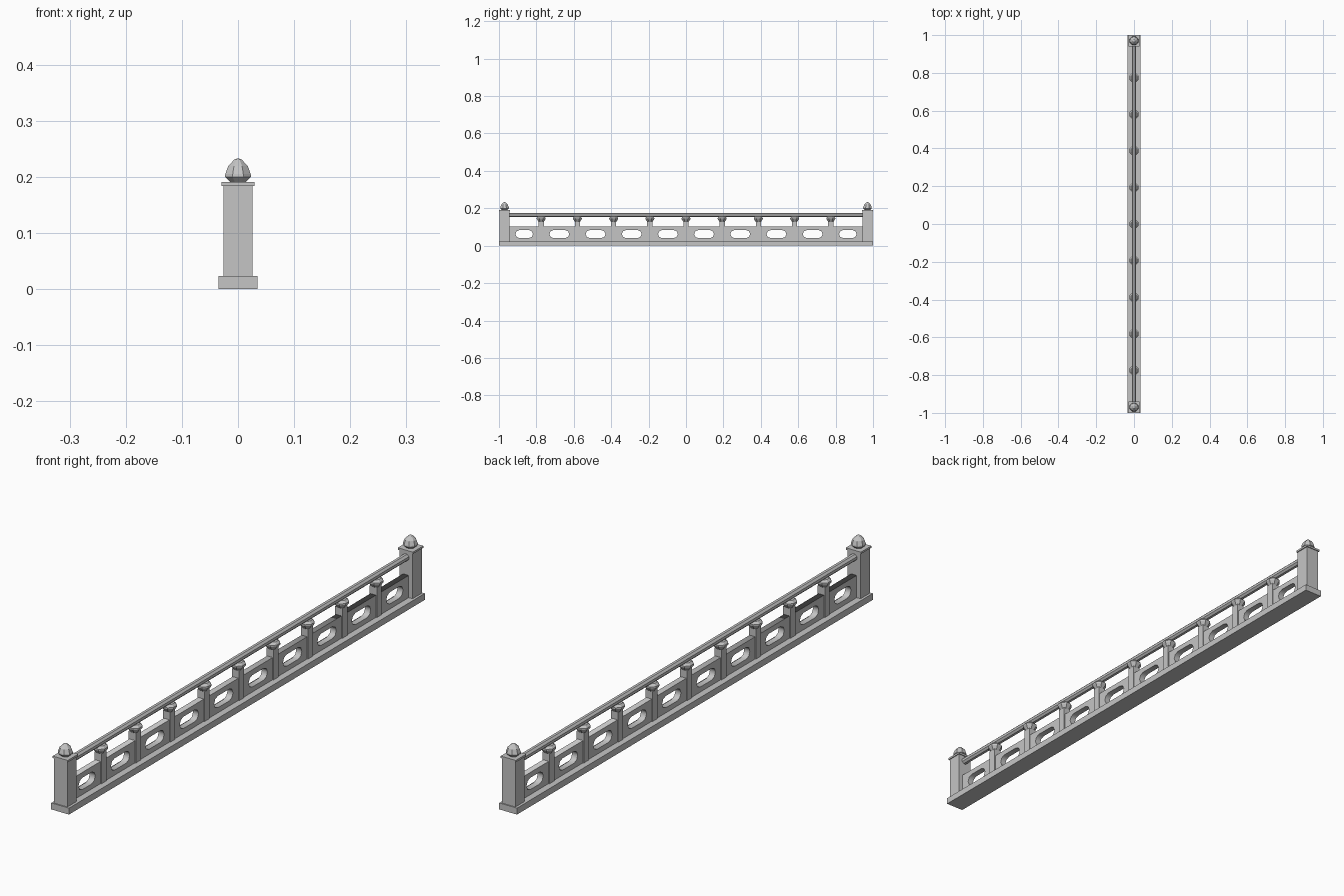
import bpy, bmesh, math
from mathutils import Matrix

cube = bpy.data.objects.get("Cube")
if cube:
    bpy.data.objects.remove(cube, do_unlink=True)

stone = bpy.data.materials.new("grey stone")
GREY = (0.56, 0.56, 0.56, 1)
stone.diffuse_color = GREY
stone.use_nodes = True
stone.node_tree.nodes["Principled BSDF"].inputs["Base Color"].default_value = GREY


def add_object(name, mesh):
    mesh.materials.clear()
    mesh.materials.append(stone)
    obj = bpy.data.objects.new(name, mesh)
    bpy.context.collection.objects.link(obj)
    return obj


def box(name, y, half_x, half_y, z0, z1):
    bm = bmesh.new()
    bmesh.ops.create_cube(bm, size=1)
    bmesh.ops.scale(bm, vec=(2 * half_x, 2 * half_y, z1 - z0), verts=bm.verts)
    bmesh.ops.translate(bm, vec=(0, y, (z0 + z1) / 2), verts=bm.verts)
    mesh = bpy.data.meshes.new(name)
    bm.to_mesh(mesh)
    bm.free()
    return add_object(name, mesh)


def turned(name, profile, matrix, sides=8):
    """Faceted solid from (radius, height) rings, closed at both ends."""
    bm = bmesh.new()
    rings = []
    for r, z in profile:
        angles = [2 * math.pi * (i + 0.5) / sides for i in range(sides)]
        rings.append([bm.verts.new((r * math.cos(a), r * math.sin(a), z)) for a in angles])
    for low, high in zip(rings, rings[1:]):
        for i in range(sides):
            j = (i + 1) % sides
            bm.faces.new((low[i], low[j], high[j], high[i]))
    bm.faces.new(rings[0][::-1])
    bm.faces.new(rings[-1])
    bm.transform(matrix)
    mesh = bpy.data.meshes.new(name)
    bm.to_mesh(mesh)
    bm.free()
    return add_object(name, mesh)


def slot(y, z, half_width, radius, steps=4):
    """Outline of a round-ended opening."""
    points = []
    for side in (1, -1):
        for i in range(steps + 1):
            a = math.pi * (i / steps - 0.5)
            points.append((y + side * (half_width - radius + radius * math.cos(a)),
                           z + side * radius * math.sin(a)))
    return points


BASE_TOP, PANEL_TOP = 0.023, 0.102
POST_Y, INNER_Y = 0.97, 0.945
SPACING = 0.1935

# Plinth
box("plinth", 0, 0.035, 1.0, 0, BASE_TOP)

# End posts with cap slabs and faceted finials
finial = [(0.014, 0.19), (0.025, 0.2), (0.0245, 0.205), (0.019, 0.219),
          (0.007, 0.231), (0.002, 0.2325)]
for label, side in (("front", -1), ("back", 1)):
    y = side * POST_Y
    box(label + "_post", y, 0.026, 0.026, BASE_TOP, 0.184)
    box(label + "_post_cap", y, 0.0295, 0.0295, 0.184, 0.191)
    turned(label + "_finial", finial, Matrix.Translation((0, y, 0)))

# Pierced panel: filled outline with ten openings, stood upright
curve = bpy.data.curves.new("panel_outline", "CURVE")
curve.dimensions = "2D"
curve.fill_mode = "BOTH"
curve.extrude = 0.011
outlines = [[(-INNER_Y, BASE_TOP), (INNER_Y, BASE_TOP),
             (INNER_Y, PANEL_TOP), (-INNER_Y, PANEL_TOP)]]
for i in range(10):
    end = i in (0, 9)
    y = math.copysign(0.865, i - 4.5) if end else (i - 4.5) * SPACING
    outlines.append(slot(y, 0.062, 0.047 if end else 0.053, 0.021))
for points in outlines:
    spline = curve.splines.new("POLY")
    spline.points.add(len(points) - 1)
    for point, (y, z) in zip(spline.points, points):
        point.co = (y, z, 0, 1)
    spline.use_cyclic_u = True
helper = bpy.data.objects.new("panel_outline", curve)
bpy.context.collection.objects.link(helper)
bpy.context.view_layer.update()
evaluated = helper.evaluated_get(bpy.context.evaluated_depsgraph_get())
panel_mesh = bpy.data.meshes.new_from_object(evaluated)
bpy.data.objects.remove(helper, do_unlink=True)
panel_mesh.transform(Matrix(((0, 0, 1, 0), (1, 0, 0, 0), (0, 1, 0, 0), (0, 0, 0, 1))))
add_object("pierced_panel", panel_mesh)

# Small posts with flared capitals
capital = [(0.014, 0.126), (0.026, 0.143), (0.026, 0.148), (0.018, 0.156)]
for i in range(9):
    y = (i - 4) * SPACING
    box("baluster_%d" % (i + 1), y, 0.014, 0.014, BASE_TOP, 0.13)
    turned("capital_%d" % (i + 1), capital, Matrix.Translation((0, y, 0)))

# Handrail
turned("handrail", [(0.0125, -INNER_Y), (0.0125, INNER_Y)],
       Matrix.Translation((0, 0, 0.164)) @ Matrix.Rotation(math.pi / 2, 4, "X"))
